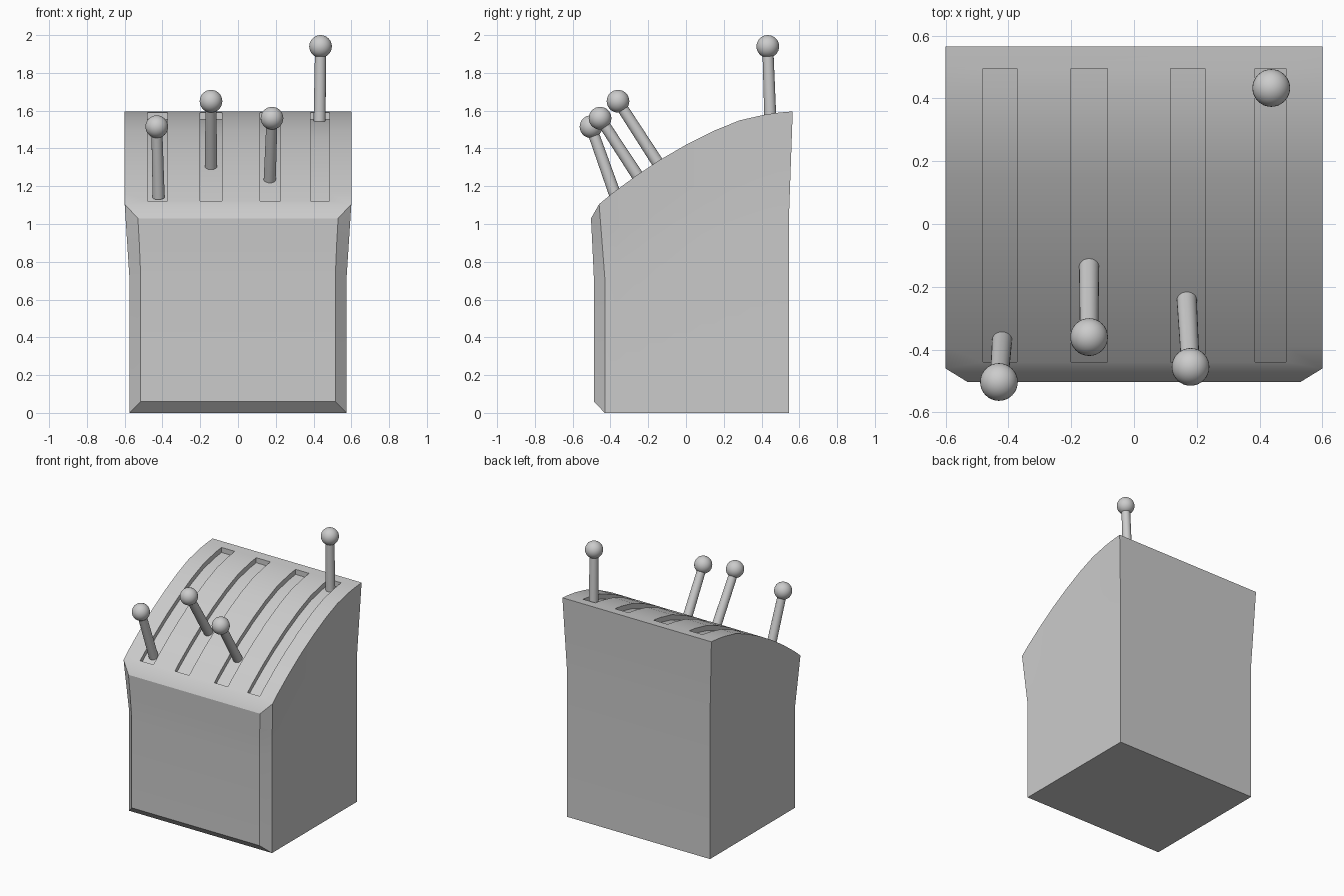
import bpy, bmesh
from mathutils import Vector

if "Cube" in bpy.data.objects:
    bpy.data.objects.remove(bpy.data.objects["Cube"])

# Curved top of the housing, front to back (y, z)
TOP = [(-.46, 1.105), (-.39, 1.163), (-.265, 1.255), (-.137, 1.34), (.01, 1.425),
       (.153, 1.496), (.285, 1.549), (.417, 1.579), (.495, 1.59), (.565, 1.596)]
LEVELS = [0, .65, .83, 1]          # height fractions, flaring out above .65


def make_object(name, bm, smooth=True):
    bmesh.ops.recalc_face_normals(bm, faces=bm.faces[:])
    mesh = bpy.data.meshes.new(name)
    bm.to_mesh(mesh)
    bm.free()
    obj = bpy.data.objects.new(name, mesh)
    bpy.context.collection.objects.link(obj)
    if smooth:
        shade(obj)
    return obj


def shade(obj):
    bpy.ops.object.select_all(action='DESELECT')
    obj.select_set(True)
    bpy.context.view_layer.objects.active = obj
    bpy.ops.object.shade_smooth_by_angle(angle=.56)


def top_height(y):
    for (y0, z0), (y1, z1) in zip(TOP, TOP[1:]):
        if y <= y1:
            return z0 + (z1 - z0) * (y - y0) / (y1 - y0)
    return TOP[-1][1]


def build_housing():
    bm = bmesh.new()
    n, m = len(TOP), len(LEVELS)
    grids, panels = [], []
    # Side walls and the inset edge of the front panel
    for s in (-1, 1):
        grid = []
        for y, z in TOP:
            low = -.43 + (y + .46) / 1.025 * .975
            col = []
            for t in LEVELS:
                w = max(0, (t - .65) / .35)
                col.append(bm.verts.new((s * (.575 + .025 * w), low + (y - low) * w, t * z)))
            grid.append(col)
        grids.append(grid)
        panels.append([bm.verts.new((s * x, y, z)) for x, y, z in
                       ((.515, -.488, .06), (.515, -.488, .72), (.522, -.496, .89), (.53, -.503, 1.03))])
        for i in range(n - 1):
            for j in range(m - 1):
                bm.faces.new((grid[i][j], grid[i + 1][j], grid[i + 1][j + 1], grid[i][j + 1]))
    a, b = grids
    p, q = panels
    # Top and bottom
    for i in range(n - 1):
        for j in (0, m - 1):
            bm.faces.new((a[i][j], a[i + 1][j], b[i + 1][j], b[i][j]))
    # Back, front panel and front side bevels
    for j in range(m - 1):
        bm.faces.new((a[-1][j], a[-1][j + 1], b[-1][j + 1], b[-1][j]))
        bm.faces.new((p[j], p[j + 1], q[j + 1], q[j]))
        for g, e in ((a, p), (b, q)):
            bm.faces.new((g[0][j], g[0][j + 1], e[j + 1], e[j]))
    # Front bevels at bottom and top
    for j in (0, m - 1):
        bm.faces.new((a[0][j], p[j], q[j], b[0][j]))
    return make_object("housing", bm, False)


def slot_cutter(x0, x1):
    ys = [-.44] + [y for y, z in TOP[1:-1]]
    outline = [(y, top_height(y) - .037) for y in ys]
    outline += [(y, top_height(y) + .1) for y in reversed(ys)]
    bm = bmesh.new()
    rings = [[bm.verts.new((x, y, z)) for y, z in outline] for x in (x0, x1)]
    for ring in rings:
        bm.faces.new(ring)
    for k in range(len(outline)):
        l = (k + 1) % len(outline)
        bm.faces.new((rings[0][k], rings[0][l], rings[1][l], rings[1][k]))
    obj = make_object("slot_cutter", bm, False)
    obj.hide_render = True
    return obj


# Housing with four curved slots
housing = build_housing()
for span in ((-.48, -.373), (-.2, -.085), (.117, .226), (.385, .484)):
    cutter = slot_cutter(*span)
    mod = housing.modifiers.new("slot", 'BOOLEAN')
    mod.operation = 'DIFFERENCE'
    mod.solver = 'EXACT'
    mod.object = cutter
    bpy.context.view_layer.objects.active = housing
    bpy.ops.object.modifier_apply(modifier=mod.name)
    bpy.data.objects.remove(cutter)
shade(housing)

# Levers: rod from the slot floor to a round knob
LEVERS = [((-.42, -.37, 1.14), (-.43, -.503, 1.515)),
          ((-.143, -.137, 1.305), (-.143, -.36, 1.65)),
          ((.168, -.243, 1.235), (.18, -.455, 1.56)),
          ((.432, .447, 1.54), (.437, .433, 1.94))]
for k, (base, knob) in enumerate(LEVERS, 1):
    base, knob = Vector(base), Vector(knob)
    axis = knob - base
    bm = bmesh.new()
    bmesh.ops.create_cone(bm, cap_ends=True, segments=24, radius1=.032, radius2=.029, depth=axis.length)
    bm.transform(axis.to_track_quat('Z', 'Y').to_matrix().to_4x4())
    bmesh.ops.translate(bm, verts=bm.verts[:], vec=(base + knob) / 2)
    make_object(f"lever_rod_{k}", bm)
    bm = bmesh.new()
    bmesh.ops.create_uvsphere(bm, u_segments=32, v_segments=16, radius=.06)
    bmesh.ops.translate(bm, verts=bm.verts[:], vec=knob)
    make_object(f"lever_knob_{k}", bm)
